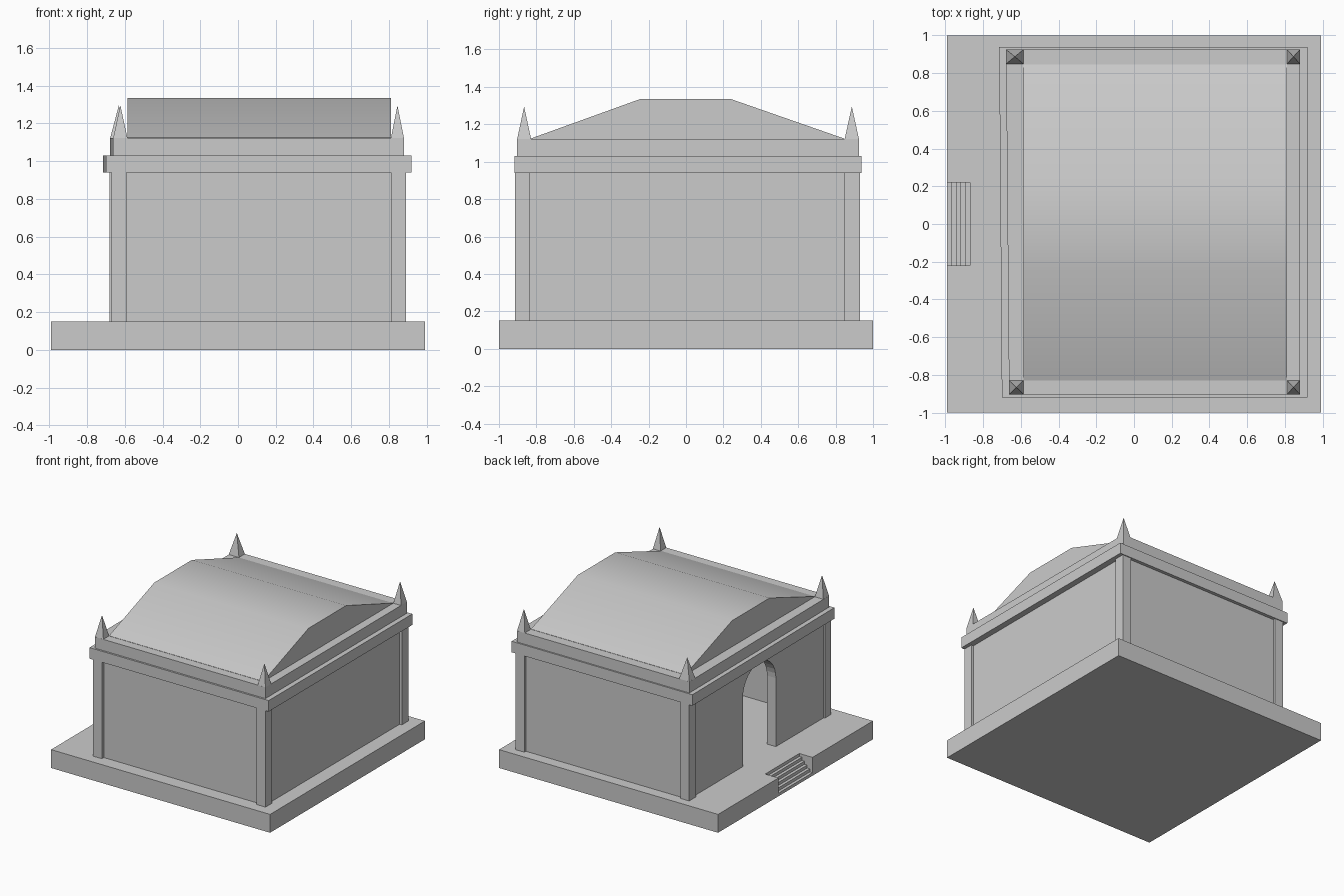
import bpy, bmesh, math
from mathutils import Vector

if "Cube" in bpy.data.objects:
    bpy.data.objects.remove(bpy.data.objects["Cube"])


def extrude(name, pts, vec):
    """Solid made by sweeping a polygon along a vector."""
    bm = bmesh.new()
    face = bm.faces.new([bm.verts.new(p) for p in pts])
    res = bmesh.ops.extrude_face_region(bm, geom=[face])
    moved = [g for g in res["geom"] if isinstance(g, bmesh.types.BMVert)]
    bmesh.ops.translate(bm, verts=moved, vec=Vector(vec))
    return finish(name, bm)


def finish(name, bm):
    bmesh.ops.recalc_face_normals(bm, faces=bm.faces[:])
    mesh = bpy.data.meshes.new(name)
    bm.to_mesh(mesh)
    bm.free()
    ob = bpy.data.objects.new(name, mesh)
    bpy.context.collection.objects.link(ob)
    return ob


def slab(name, x0, x1, y0, y1, z0, z1, skew=0.0):
    """Box whose left side drifts outward by skew towards the back."""
    pts = [(x0, y0, z0), (x1, y0, z0), (x1, y1, z0), (x0 - skew, y1, z0)]
    return extrude(name, pts, (0, 0, z1 - z0))


# Podium with a flight of steps cut into its left edge
podium = slab("podium", -0.99, 0.99, -1, 1, 0, 0.15)
step = 0.024
profile = [(-1.05, 0.2), (-0.87, 0.2)]
for i in range(4, -1, -1):
    z = 0.025 * (i + 1)
    profile += [(-0.99 + step * (i + 1), z), (-0.99 + step * i, z)]
profile[-1] = (-1.05, 0.025)
cutter = extrude("step_cutter", [(x, -0.22, z) for x, z in profile], (0, 0.44, 0))
cutter.hide_render = True
cutter.hide_viewport = True
cut = podium.modifiers.new("steps", "BOOLEAN")
cut.operation = "DIFFERENCE"
cut.solver = "EXACT"
cut.object = cutter

# Plain wall panels, slightly recessed between the corner piers
Z0, Z1 = 0.15, 0.94
slab("front_wall", -0.63, 0.84, -0.89, -0.81, Z0, Z1)
slab("back_wall", -0.63, 0.84, 0.83, 0.91, Z0, Z1)
slab("right_wall", 0.79, 0.87, -0.87, 0.89, Z0, Z1)

# Left wall with arched doorway
cy, r, spring = -0.005, 0.213, 0.71
arch = [(cy + r, Z0)]
arch += [(cy + r * math.cos(math.pi * k / 16), spring + r * math.sin(math.pi * k / 16))
         for k in range(17)]
arch += [(cy - r, Z0)]
outline = arch + [(-0.87, Z0), (-0.87, Z1), (0.89, Z1), (0.89, Z0)]
extrude("door_wall", [(-0.66, y, z) for y, z in outline], (0.08, 0, 0))

# Corner piers and the pointed finials above them
for side, y0, y1, shift in (("front", -0.915, -0.835, 0.0), ("back", 0.845, 0.93, -0.01)):
    slab(side + "_left_pier", -0.67 + shift, -0.59 + shift, y0, y1, Z0, Z1)
    slab(side + "_right_pier", 0.81, 0.89, y0, y1, Z0, Z1)

for side, y0, y1, left in (("front", -0.903, -0.828, -0.662), ("back", 0.848, 0.925, -0.678)):
    for hand, x0, x1 in (("left", left, -0.585), ("right", 0.81, 0.88)):
        bm = bmesh.new()
        base = [bm.verts.new((x, y, 1.12)) for x, y in
                ((x0, y0), (x1, y0), (x1, y1), (x0, y1))]
        tip = bm.verts.new(((x0 + x1) / 2, (y0 + y1) / 2, 1.295))
        bm.faces.new(base)
        for i in range(4):
            bm.faces.new((base[i], base[(i + 1) % 4], tip))
        finish(f"{side}_{hand}_finial", bm)

# Cornice band and parapet
slab("cornice", -0.70, 0.92, -0.918, 0.937, Z1, 1.03, 0.014)
slab("parapet", -0.662, 0.88, -0.903, 0.925, 1.03, 1.122, 0.016)

# Faceted vault roof, smooth shaded across its length
roof_profile = [(-0.83, 1.11), (-0.83, 1.124), (-0.245, 1.335),
                (0.24, 1.335), (0.845, 1.124), (0.845, 1.11)]
roof = extrude("roof", [(-0.585, y, z) for y, z in roof_profile], (1.395, 0, 0))
bpy.ops.object.select_all(action="DESELECT")
roof.select_set(True)
bpy.context.view_layer.objects.active = roof
bpy.ops.object.shade_smooth_by_angle(angle=math.radians(40))
